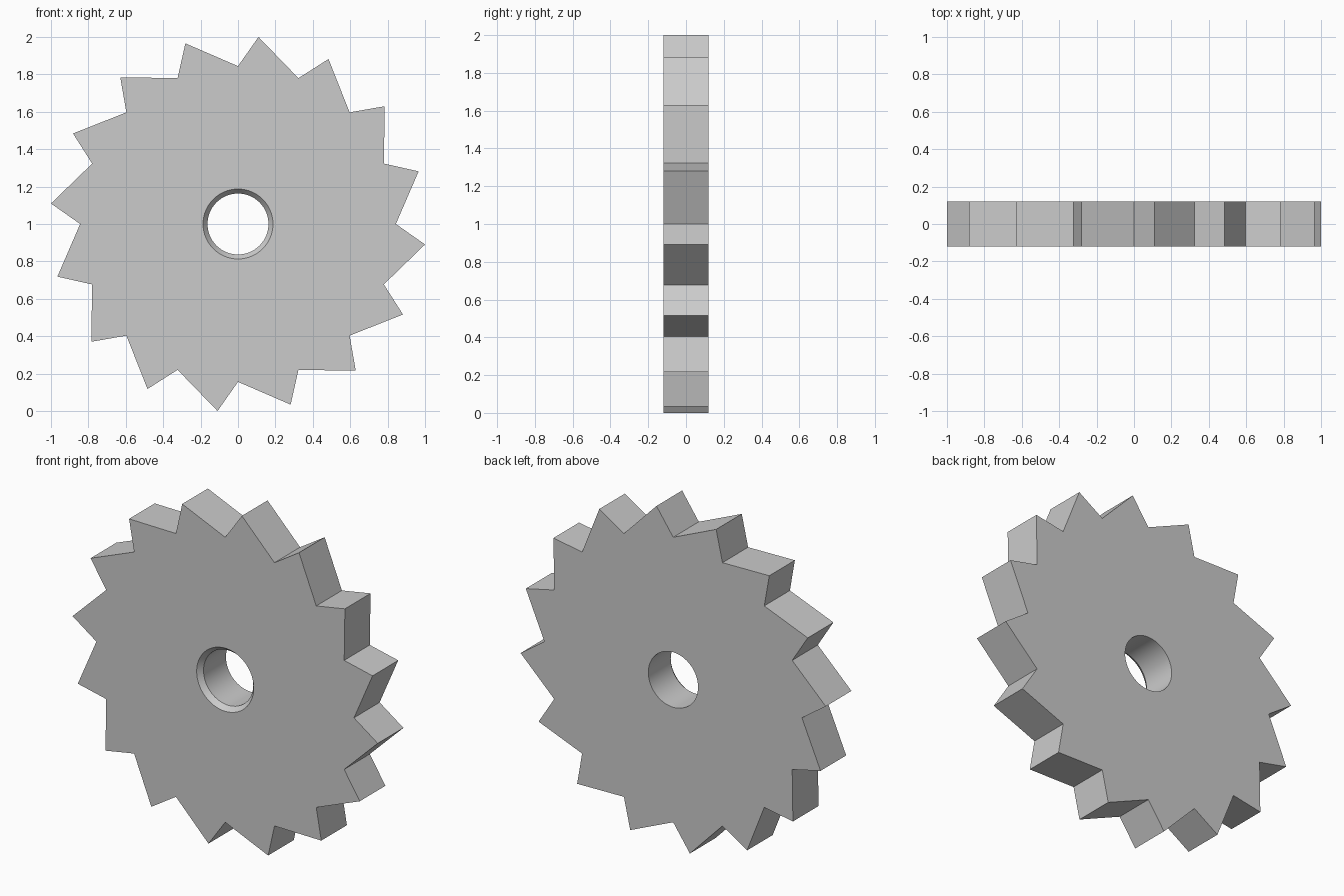
import bpy, bmesh
from math import sin, cos, radians

if "Cube" in bpy.data.objects:
    bpy.data.objects.remove(bpy.data.objects["Cube"])

TEETH = 16
STEP = 360 / TEETH
TIP_R, ROOT_R, TIP_SHIFT = 1.006, 0.844, 6.25
BORE_R, RIM_R, RIM_DEPTH = 0.163, 0.187, 0.03
CZ, HALF = 1.0, 0.12

bm = bmesh.new()


def vert(r, deg, y):
    # angle runs clockwise from the top as seen from the front
    a = radians(deg)
    return bm.verts.new((r * sin(a), y, CZ + r * cos(a)))


def tooth_ring(y):
    ring = []
    for k in range(TEETH):
        ring.append(vert(ROOT_R, k * STEP, y))
        ring.append(vert(TIP_R, k * STEP + TIP_SHIFT, y))
    return ring


def bore_ring(r, y):
    n = TEETH * 4
    return [vert(r, i * 360 / n, y) for i in range(n)]


def wall(a, b):
    n = len(a)
    for i in range(n):
        j = (i + 1) % n
        bm.faces.new((a[i], a[j], b[j], b[i]))


def cap(outer, inner):
    # two bore segments face each edge of the toothed outline
    n, m = len(outer), len(inner)
    for i in range(n):
        bm.faces.new((outer[i], outer[(i + 1) % n],
                      inner[(2 * i + 2) % m], inner[2 * i + 1], inner[2 * i]))


# toothed outline
front, back = tooth_ring(-HALF), tooth_ring(HALF)
wall(front, back)

# bore, chamfered on the front only
rim = bore_ring(RIM_R, -HALF)
throat = bore_ring(BORE_R, -HALF + RIM_DEPTH)
exit_ring = bore_ring(BORE_R, HALF)
wall(rim, throat)
wall(throat, exit_ring)

# flat side faces
cap(front, rim)
cap(back, exit_ring)
bmesh.ops.recalc_face_normals(bm, faces=bm.faces)

mesh = bpy.data.meshes.new("toothed_wheel")
bm.to_mesh(mesh)
bm.free()
wheel = bpy.data.objects.new("toothed_wheel", mesh)
bpy.context.collection.objects.link(wheel)
bpy.context.view_layer.objects.active = wheel
wheel.select_set(True)
bpy.ops.object.shade_smooth_by_angle(angle=radians(30))
